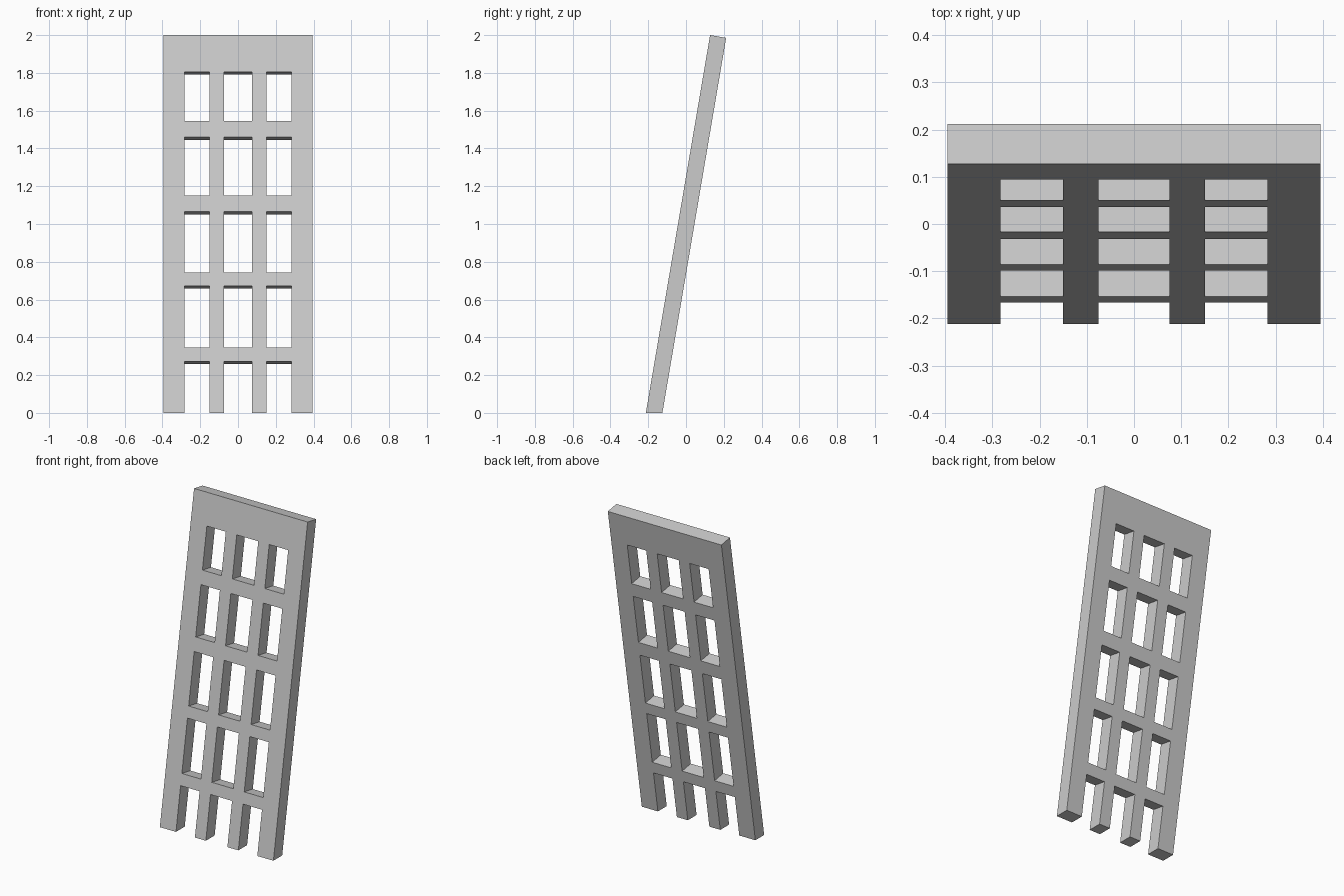
import bpy
import bmesh
from mathutils import Vector

if "Cube" in bpy.data.objects:
    bpy.data.objects.remove(bpy.data.objects["Cube"])

# Column and row lines of the panel (front face, z measured upright)
half = [0.075, 0.151, 0.283, 0.395]
xs = [-x for x in reversed(half)] + half
zs = [0, 0.273, 0.345, 0.672, 0.743, 1.065, 1.151, 1.46, 1.546, 1.806, 2.0]
open_cols = (1, 3, 5)
open_rows = (0, 2, 4, 6, 8)

SLOPE = 0.17                                # backward lean per unit of height
DEPTH = Vector((0, 0.085, -0.085 * SLOPE))  # thickness, square to the panel


def front_y(z):
    return -0.2125 + SLOPE * z


bm = bmesh.new()

# Leaning front face with window openings left out
grid = [[bm.verts.new((x, front_y(z), z)) for x in xs] for z in zs]
for r in range(len(zs) - 1):
    for c in range(len(xs) - 1):
        if r in open_rows and c in open_cols:
            continue
        bm.faces.new((grid[r][c], grid[r][c + 1],
                      grid[r + 1][c + 1], grid[r + 1][c]))

# Thickness: keep the front, extrude a copy to the back
ext = bmesh.ops.extrude_face_region(bm, geom=bm.faces[:], use_keep_orig=True)
for v in (g for g in ext["geom"] if isinstance(g, bmesh.types.BMVert)):
    v.co += DEPTH
    if v.co.z < 0:                          # trim the feet flat on the ground
        v.co.y -= v.co.z * SLOPE
        v.co.z = 0
bmesh.ops.recalc_face_normals(bm, faces=bm.faces[:])

mesh = bpy.data.meshes.new("leaning_lattice_panel")
bm.to_mesh(mesh)
bm.free()
panel = bpy.data.objects.new("leaning_lattice_panel", mesh)
bpy.context.collection.objects.link(panel)
